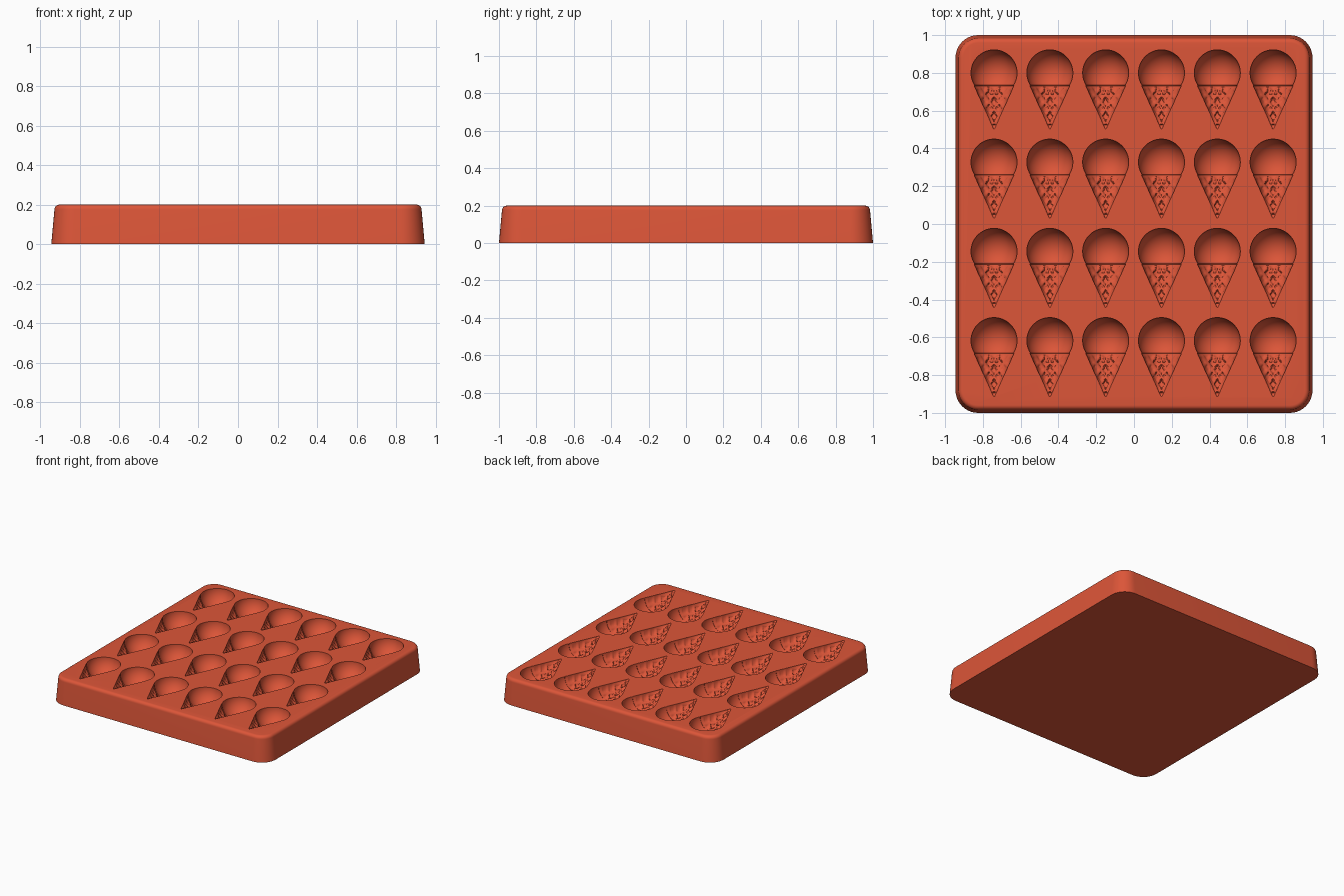
import bpy, bmesh, math

if "Cube" in bpy.data.objects:
    bpy.data.objects.remove(bpy.data.objects["Cube"], do_unlink=True)

WIDTH, LENGTH, HEIGHT = 1.89, 2.0, 0.2
SCOOP_R, TIP_Y = 0.122, -0.295
RIM_Y = -0.065                     # where the scoop meets the cone
COLS, ROWS = 6, 4

silicone = bpy.data.materials.new("terracotta silicone")
silicone.use_nodes = True
colour = (0.72, 0.092, 0.04, 1)
silicone.diffuse_color = colour
bsdf = next(n for n in silicone.node_tree.nodes if n.type == 'BSDF_PRINCIPLED')
bsdf.inputs["Base Color"].default_value = colour
bsdf.inputs["Roughness"].default_value = 0.6


def make_object(name, bm):
    bmesh.ops.recalc_face_normals(bm, faces=bm.faces)
    mesh = bpy.data.meshes.new(name)
    bm.to_mesh(mesh)
    bm.free()
    mesh.materials.append(silicone)
    obj = bpy.data.objects.new(name, mesh)
    bpy.context.collection.objects.link(obj)
    return obj


def bridge(bm, a, b):
    for i in range(len(a)):
        j = (i + 1) % len(a)
        bm.faces.new((a[i], a[j], b[j], b[i]))


def rounded_ring(bm, inset, z, radius=0.12, steps=10):
    """Rounded rectangle of vertices, shrunk by the inset."""
    ring = []
    for k, (sx, sy) in enumerate(((1, 1), (-1, 1), (-1, -1), (1, -1))):
        for s in range(steps + 1):
            a = (k + s / steps) * math.pi / 2
            ring.append(bm.verts.new((
                sx * (WIDTH / 2 - radius) + (radius - inset) * math.cos(a),
                sy * (LENGTH / 2 - radius) + (radius - inset) * math.sin(a), z)))
    return ring


# Tray: tapered slab with a softly rounded top edge
bm = bmesh.new()
levels = [(0, 0)]
for i in range(7):
    a = i / 6 * math.pi / 2
    levels.append((0.016 + 0.025 * (1 - math.cos(a)), HEIGHT - 0.025 * (1 - math.sin(a))))
rings = [rounded_ring(bm, inset, z) for inset, z in levels]
for low, high in zip(rings, rings[1:]):
    bridge(bm, low, high)
bm.faces.new(rings[0])
bm.faces.new(rings[-1])
tray = make_object("mould_tray", bm)


def waffle(x, y):
    """Height of the crossed wafer ribs."""
    if not TIP_Y + 0.02 < y < RIM_Y - 0.012:
        return 0
    pitch = 0.046
    near = min(abs((u / pitch) % 1 - 0.5)
               for u in (0.8 * x + 0.6 * y, 0.8 * x - 0.6 * y))
    return 0.011 * max(0, min(1, (0.24 - near) / 0.12))


# Profile of one cavity: round scoop, small lip, straight cone
profile = []
start = math.acos(RIM_Y / SCOOP_R)
for i in range(1, 21):
    a = start * i / 20
    profile.append((SCOOP_R * math.cos(a), SCOOP_R * math.sin(a)))
for i in range(40):
    t = i / 40
    profile.append((RIM_Y - 0.004 + t * (TIP_Y - RIM_Y), 0.103 * (1 - t) + 0.002))


def add_cavity(bm, cx, cy, segments=40):
    rings = []
    for y, r in profile:
        ring = [bm.verts.new((cx, cy + y, HEIGHT + 0.03))]
        for s in range(segments + 1):
            a = math.pi * s / segments
            x, z = r * math.cos(a), -r * math.sin(a)
            if s in (0, segments):
                z = 0.01           # wall carries on just above the surface
            else:
                rr = max(0.001, r - waffle(x, y) * math.sin(a))
                x, z = rr * math.cos(a), -rr * math.sin(a)
            ring.append(bm.verts.new((cx + x, cy + y, HEIGHT + z)))
        rings.append(ring)
    for a, b in zip(rings, rings[1:]):
        bridge(bm, a, b)
    for ring, y in ((rings[0], SCOOP_R), (rings[-1], TIP_Y - 0.006)):
        pole = bm.verts.new((cx, cy + y, HEIGHT + 0.005))
        for i in range(len(ring)):
            bm.faces.new((ring[i], ring[(i + 1) % len(ring)], pole))


# Grid of cavities cut out of the tray
bm = bmesh.new()
for col in range(COLS):
    for row in range(ROWS):
        add_cavity(bm, -0.741 + 0.2955 * col, 0.8 - 0.4725 * row)
cutter = make_object("cavity_cutter", bm)
cutter.hide_render = True

cut = tray.modifiers.new("cavities", 'BOOLEAN')
cut.operation = 'DIFFERENCE'
cut.solver = 'MANIFOLD'
cut.object = cutter
bpy.ops.object.select_all(action='DESELECT')
tray.select_set(True)
bpy.context.view_layer.objects.active = tray
bpy.ops.object.modifier_apply(modifier=cut.name)
bpy.data.objects.remove(cutter, do_unlink=True)
bpy.ops.object.shade_smooth_by_angle(angle=math.radians(35))
